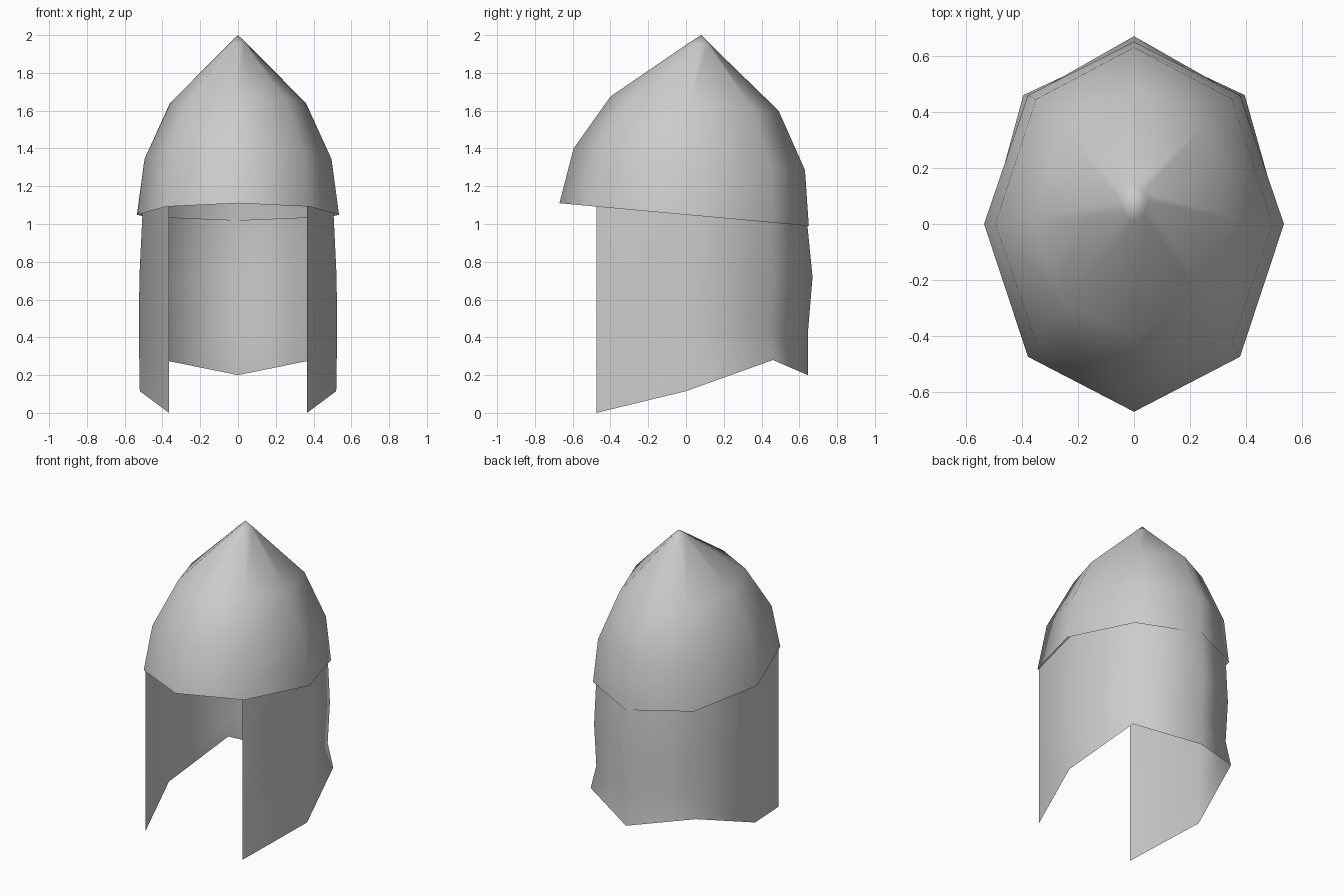
import bpy, bmesh, math

if "Cube" in bpy.data.objects:
    bpy.data.objects.remove(bpy.data.objects["Cube"])

steel = bpy.data.materials.new("steel grey")
steel.diffuse_color = (0.6, 0.6, 0.6, 1)
steel.use_nodes = True
steel.node_tree.nodes["Principled BSDF"].inputs["Base Color"].default_value = steel.diffuse_color


def finish(name, bm):
    """Turn the bmesh into a smooth-shaded object."""
    bmesh.ops.recalc_face_normals(bm, faces=bm.faces)
    mesh = bpy.data.meshes.new(name)
    bm.to_mesh(mesh)
    bm.free()
    mesh.materials.append(steel)
    for p in mesh.polygons:
        p.use_smooth = True
    obj = bpy.data.objects.new(name, mesh)
    bpy.context.collection.objects.link(obj)
    return obj


def bridge(bm, rows, closed):
    """Join neighbouring rows of vertices with quads."""
    n = len(rows[0])
    for a, b in zip(rows, rows[1:]):
        for i in range(n if closed else n - 1):
            j = (i + 1) % n
            bm.faces.new((a[i], a[j], b[j], b[i]))


# Pointed eight-sided dome: front y, back y, middle y, half width, front z, back z
rings = [
    (-0.67, 0.65, 0.00, 0.535, 1.11, 0.99),
    (-0.595, 0.63, 0.00, 0.495, 1.40, 1.285),
    (-0.40, 0.49, 0.02, 0.36, 1.675, 1.60),
    (0.01, 0.13, 0.08, 0.05, 1.955, 1.95),
]
bm = bmesh.new()
rows = []
for front, back, mid, width, z_front, z_back in rings:
    row = []
    for k in range(8):
        a = k * math.pi / 4
        c = -math.cos(a)
        y = mid + c * ((back - mid) if c > 0 else (mid - front))
        z = z_front + (z_back - z_front) * (y - front) / (back - front)
        row.append(bm.verts.new((width * math.sin(a), y, z)))
    rows.append(row)
bridge(bm, rows, True)
tip = bm.verts.new((0, 0.08, 2.0))
for i in range(8):
    bm.faces.new((rows[-1][i], rows[-1][(i + 1) % 8], tip))
finish("helmet_dome", bm)

# Neck guard, open at the front; each row runs front edge, side, rear corner, back
half_rows = [
    [(0.365, -0.475, 1.10), (0.505, 0, 1.075), (0.36, 0.45, 1.035), (0, 0.64, 1.02)],
    [(0.365, -0.475, 0.72), (0.522, 0, 0.72), (0.37, 0.46, 0.72), (0, 0.67, 0.72)],
    [(0.365, -0.475, 0.38), (0.525, 0, 0.42), (0.36, 0.45, 0.44), (0, 0.645, 0.42)],
    [(0.365, -0.475, 0.005), (0.52, 0, 0.115), (0.395, 0.46, 0.28), (0, 0.645, 0.20)],
]
bm = bmesh.new()
rows = []
for half in half_rows:
    full = half + [(-x, y, z) for x, y, z in half[-2::-1]]
    rows.append([bm.verts.new(p) for p in full])
bridge(bm, rows, False)
finish("neck_guard", bm)

# Rest the lowest points on the ground
for obj in bpy.data.objects:
    if obj.name == "neck_guard":
        for v in obj.data.vertices:
            if v.co.z < 0.01:
                v.co.z = 0
